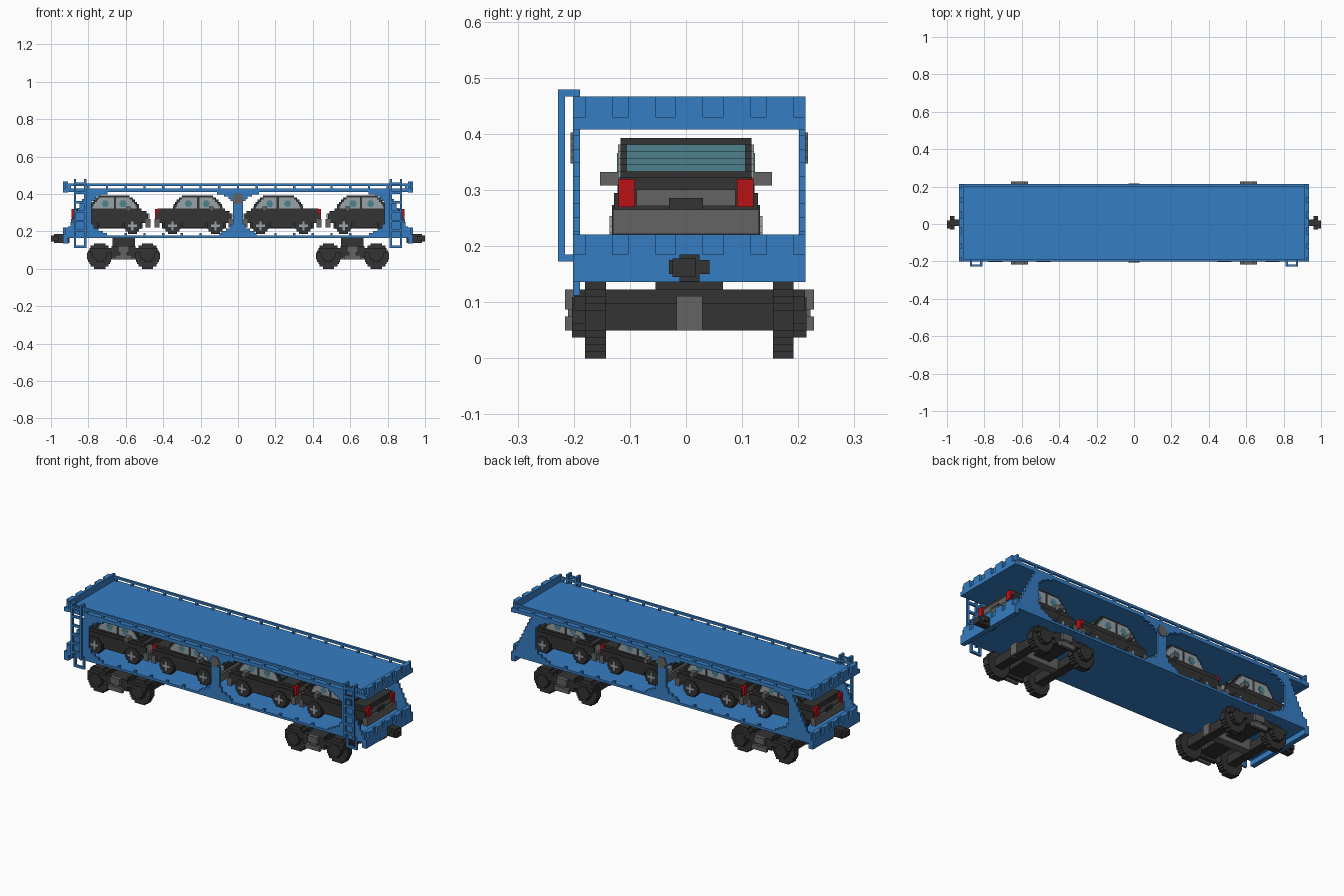
import bpy, bmesh, math
from mathutils import Vector

cube = bpy.data.objects.get("Cube")
if cube:
    bpy.data.objects.remove(cube)

V = 0.0122      # block size
YC = 0.006      # centre line of the wagon
Y0, Y1 = YC - 17 * V, YC + 17 * V


def material(name, r, g, b):
    m = bpy.data.materials.new(name)
    m.use_nodes = True
    m.diffuse_color = (r, g, b, 1)
    bsdf = next(n for n in m.node_tree.nodes if n.type == 'BSDF_PRINCIPLED')
    bsdf.inputs["Base Color"].default_value = (r, g, b, 1)
    bsdf.inputs["Roughness"].default_value = 0.8
    return m


BLUE = material("wagon blue", 0.037, 0.205, 0.54)
DARK = material("dark grey", 0.033, 0.033, 0.033)
GREY = material("mid grey", 0.127, 0.127, 0.127)
PALE = material("pale glass", 0.31, 0.36, 0.38)
TEAL = material("teal glass", 0.076, 0.223, 0.275)
RED = material("tail red", 0.5, 0.006, 0.008)


def part(name, mat, boxes, at=None):
    """One flat-faced object from boxes (x0, x1, y0, y1, z0, z1)."""
    bm = bmesh.new()
    for x0, x1, y0, y1, z0, z1 in boxes:
        made = bmesh.ops.create_cube(bm, size=1)["verts"]
        for v in made:
            v.co = Vector(((x0 + x1) / 2 + v.co.x * (x1 - x0),
                           (y0 + y1) / 2 + v.co.y * (y1 - y0),
                           (z0 + z1) / 2 + v.co.z * (z1 - z0)))
    mesh = bpy.data.meshes.new(name)
    bm.to_mesh(mesh)
    bm.free()
    mesh.materials.append(mat)
    # several copies share the mesh; a turned copy faces the other way
    for x, turned in at or [(0, False)]:
        ob = bpy.data.objects.new(name, mesh)
        ob.location.x = x
        ob.rotation_euler.z = math.pi if turned else 0
        bpy.context.collection.objects.link(ob)


def disc(cx, cz, r, y0, y1):
    """Stepped round slab, as rows of boxes."""
    n = max(3, round(2 * r / V))
    h = 2 * r / n
    rows = []
    for i in range(n):
        z = -r + h * (i + 0.5)
        w = max(V / 2, round(math.sqrt(r * r - z * z) / (V / 2)) * V / 2)
        rows.append((cx - w, cx + w, y0, y1, cz + z - h / 2, cz + z + h / 2))
    return rows


def flip_x(boxes):
    return boxes + [(-b[1], -b[0]) + b[2:] for b in boxes]


def flip_y(boxes, c=0.0):
    return boxes + [b[:2] + (2 * c - b[3], 2 * c - b[2]) + b[4:] for b in boxes]


# Decks
part("lower_deck", BLUE, [(-0.915, 0.915, Y0, Y1, 0.165, 0.178)])
part("roof_deck", BLUE, [(-0.915, 0.915, Y0, Y1, 0.41, 0.43)])

# Side walls: stepped rows with two rounded openings and sloping ends
OPEN_X, OPEN_W, OPEN_Z, OPEN_H = 0.405, 0.38, 0.297, 0.119
wall = []
rows = 19
h = (0.41 - 0.178) / rows
for i in range(rows):
    z = 0.178 + i * h
    t = abs((z + h / 2 - OPEN_Z) / OPEN_H)
    w = round(OPEN_W * max(0, 1 - t ** 4) ** 0.25 / V) * V
    end = 0.92 - round(0.11 * i / rows / V) * V
    if i == 0:      # slotted row under the openings
        wall += flip_x([(0.70, end, Y0, Y0 + V, z, z + h)])
        wall += [(-0.1, 0.1, Y0, Y0 + V, z, z + h)]
        wall += [(k * 0.1 - V / 2, k * 0.1 + V / 2, Y0, Y0 + V, z, z + h)
                 for k in range(-6, 7) if abs(k) > 1]
    elif w < V:
        wall.append((-end, end, Y0, Y0 + V, z, z + h))
    else:
        wall.append((-(OPEN_X - w), OPEN_X - w, Y0, Y0 + V, z, z + h))
        wall += flip_x([(OPEN_X + w, end, Y0, Y0 + V, z, z + h)])
part("side_wall", BLUE, flip_y(wall, YC))
part("centre_plate", GREY, flip_y(disc(0, 0.375, 0.028, Y0 - 0.004, Y0), YC))

# Roof railings
rail = [(-0.92, 0.92, Y0, Y0 + V, 0.444, 0.456)]
rail += [(k * 0.1 - V / 2, k * 0.1 + V / 2, Y0, Y0 + V, 0.43, 0.444)
         for k in range(-9, 10)]
part("roof_railing", BLUE, flip_y(rail, YC))


# End beams, with the upper band stepping in and out
def end_beam(z0, zmid, z1):
    beam = [(0.91, 0.936, Y0, Y1, z0, zmid), (0.91, 0.923, Y0, Y1, zmid, z1)]
    for y in (-0.161, -0.085, 0, 0.085, 0.161):
        beam.append((0.923, 0.936, YC + y - 2 * V, YC + y + 2 * V, zmid, z1))
    return flip_x(beam)


part("roof_end_beam", BLUE, end_beam(0.408, 0.43, 0.467))
part("lower_end_beam", BLUE, end_beam(0.136, 0.185, 0.221))

# Front ladders and step loops
ladder = []
for x in (0.811, 0.865):
    ladder += [(x, x + V, -0.228, -0.216, 0.173, 0.467),
               (x, x + V, -0.228, Y0 + V, 0.467, 0.479),
               (x, x + V, -0.228, Y0, 0.173, 0.185),
               (x, x + V, Y0, Y0 + V, 0.112, 0.168),
               (x, x + V, Y0, Y0 + V, 0.43, 0.479)]
ladder += [(0.811, 0.877, -0.228, -0.216, 0.2 + k * 0.05, 0.2 + k * 0.05 + V)
           for k in range(6)]
ladder.append((0.811, 0.877, Y0, Y0 + V, 0.112, 0.124))
part("ladder", BLUE, flip_x(ladder))

# Couplers
part("coupler", DARK, flip_x([
    (0.90, 0.985, YC - 0.018, YC + 0.018, 0.137, 0.185),
    (0.96, 0.985, YC - 0.036, YC + 0.036, 0.15, 0.175),
    (0.985, 1.0, YC - 0.03, YC + 0.012, 0.145, 0.178)]))

# Bogies
BOGIES = [(-0.612, False), (0.612, False)]
wheels, axles, boxes = [], [], []
for x in (-0.128, 0.128):
    wheels += disc(x, 0.068, 0.068, -0.18, -0.143)
    axles.append((x - 0.025, x + 0.025, -0.18, 0.19, 0.05, 0.098))
    boxes += disc(x, 0.073, 0.036, -0.203, -0.18)
part("bogie_wheel", DARK, flip_y(wheels, YC), BOGIES)
part("bogie_axle", DARK, axles, BOGIES)
part("bogie_axle_box", DARK, flip_y(boxes, YC), BOGIES)
part("bogie_frame", DARK, flip_y([
    (-0.18, 0.18, -0.2, -0.18, 0.085, 0.111),
    (-0.065, 0.065, -0.2, -0.18, 0.06, 0.123)], YC)
    + [(-0.05, 0.05, -0.19, 0.202, 0.075, 0.123),
       (-0.06, 0.06, YC - 0.06, YC + 0.06, 0.123, 0.165)], BOGIES)
part("bogie_spring", GREY, flip_y([
    (-0.03, 0.03, -0.216, -0.2, 0.087, 0.123),
    (-0.045, 0.045, -0.216, -0.2, 0.05, 0.075),
    (-0.018, 0.018, -0.21, -0.2, 0.075, 0.087)], YC), BOGIES)
part("bogie_centre_beam", GREY,
     [(-0.16, 0.16, YC - 0.023, YC + 0.023, 0.05, 0.111)], BOGIES)

# Cars: rear towards +x, the left pair turned round
CARS = [(-0.68, True), (-0.235, True), (0.235, False), (0.68, False)]
part("car_body", DARK, [
    (-0.2, 0.2, -0.128, 0.128, 0.245, 0.295),
    (-0.19, 0.195, -0.122, 0.122, 0.295, 0.31),
    (-0.165, 0.195, -0.118, 0.118, 0.31, 0.323),
    (-0.065, 0.065, -0.128, 0.128, 0.222, 0.245),
    (-0.17, 0.17, -0.1, 0.1, 0.215, 0.245),
    (0.2, 0.208, -0.03, 0.03, 0.262, 0.286)], CARS)
part("car_bumper", GREY, flip_x([
    (0.185, 0.212, -0.13, 0.13, 0.222, 0.265)])
    + [(0.2, 0.205, -0.088, 0.088, 0.272, 0.301)], CARS)
part("car_tail_light", RED, flip_y([(0.185, 0.21, 0.091, 0.12, 0.27, 0.32)]), CARS)
part("car_headlight", PALE, flip_y([(-0.206, -0.19, 0.08, 0.118, 0.27, 0.295)]), CARS)
part("car_mirror", GREY, flip_y([(-0.105, -0.08, 0.11, 0.153, 0.308, 0.332)]), CARS)

# Car cabin: rows narrowing to the roof, with glass set on them
cabin, side_glass, end_glass = [], [], []
N = 7
for i in range(N):
    s = (i / (N - 1)) ** 1.6
    x0, x1 = -0.155 + 0.055 * s, 0.115 - 0.05 * s
    z0, z1 = 0.31 + i * V * 0.97, 0.31 + (i + 1) * V * 0.97
    cabin.append((x0, x1, -0.117, 0.117, z0, z1))
    if 0 < i < N - 1:
        for a, b in ((x0 + 0.014, -0.028), (-0.016, x1 - 0.014)):
            side_glass.append((a, b, 0.117, 0.121, z0, z1))
        if i > 1:
            end_glass += [(x0 - 0.004, x0 + 0.01, -0.106, 0.106, z0, z1),
                          (x1 - 0.01, x1 + 0.004, -0.106, 0.106, z0, z1)]
part("car_cabin", DARK, cabin, CARS)
part("car_side_window", PALE, flip_y(side_glass), CARS)
part("car_end_window", TEAL, end_glass, CARS)
part("car_headrest", TEAL, flip_y(
    disc(-0.065, 0.348, 0.018, 0.121, 0.123)
    + disc(0.03, 0.348, 0.018, 0.121, 0.123)), CARS)

# Car wheels with cross-shaped hubs
tyres, hubs = [], []
for x in (-0.115, 0.115):
    tyres += disc(x, 0.23, 0.043, 0.095, 0.132)
    hubs += [(x - 0.024, x + 0.024, 0.13, 0.136, 0.224, 0.236),
             (x - 0.006, x + 0.006, 0.13, 0.136, 0.206, 0.254)]
part("car_tyre", DARK, flip_y(tyres), CARS)
part("car_hub", PALE, flip_y(hubs), CARS)
